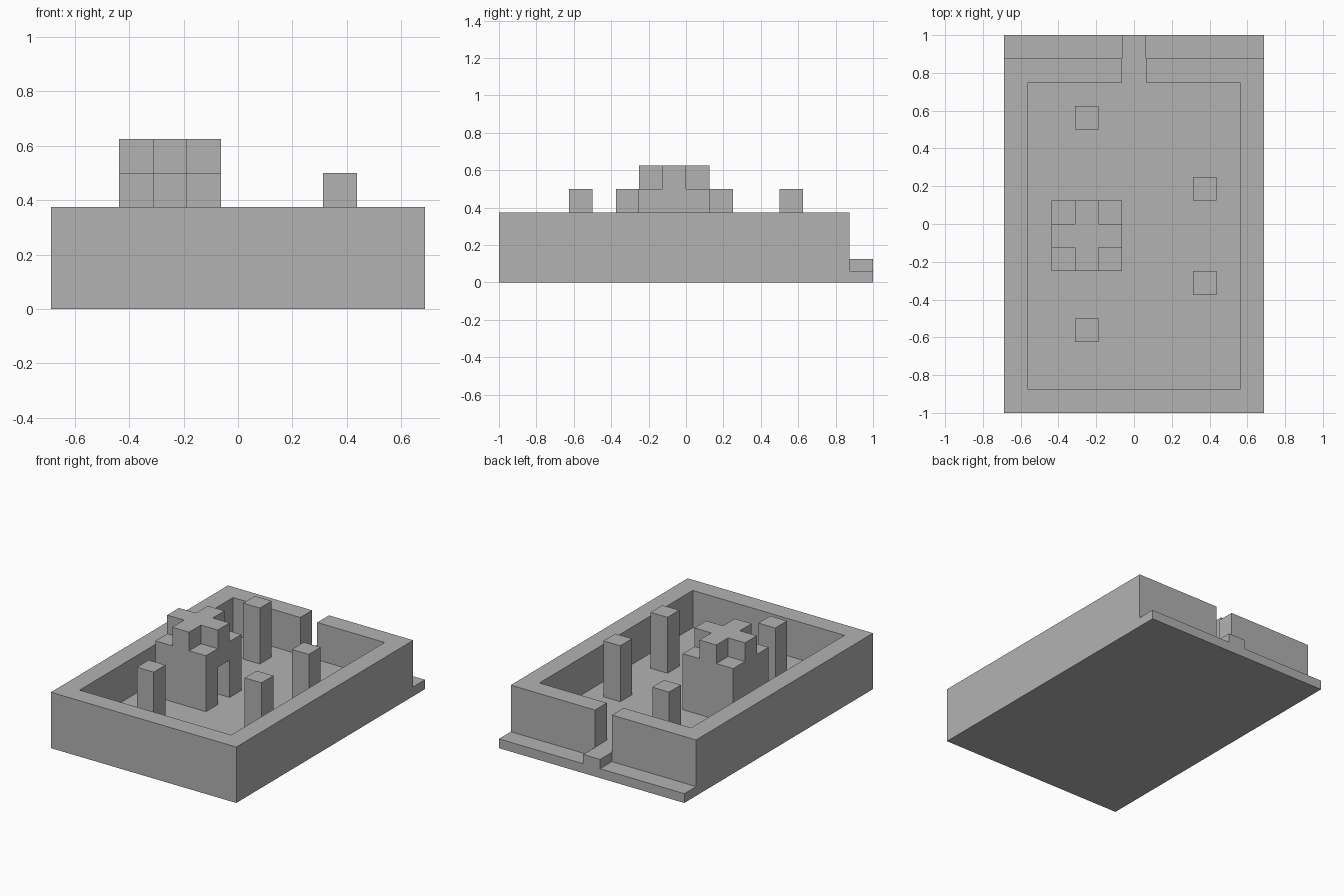
import bpy
import bmesh
from mathutils import Vector

if "Cube" in bpy.data.objects:
    bpy.data.objects.remove(bpy.data.objects["Cube"])

U = 0.125                     # one block
X0, Y0 = -5.5 * U, -1.0       # front corner of the block grid
BASE, FLOOR, WALL, ROOF = 0.0625, 0.125, 0.375, 0.5

stone = bpy.data.materials.new("grey_stone")
stone.use_nodes = True
stone.diffuse_color = (0.448, 0.448, 0.448, 1)
stone.node_tree.nodes["Principled BSDF"].inputs["Base Color"].default_value = stone.diffuse_color


def extrude(name, outline, bottom, top):
    """Raise an outline, given in blocks from the front corner, into a solid."""
    bm = bmesh.new()
    verts = [bm.verts.new((X0 + x * U, Y0 + y * U, bottom)) for x, y in outline]
    face = bm.faces.new(verts)
    raised = bmesh.ops.extrude_face_region(bm, geom=[face])["geom"]
    bmesh.ops.translate(bm, vec=Vector((0, 0, top - bottom)),
                        verts=[v for v in raised if isinstance(v, bmesh.types.BMVert)])
    bmesh.ops.recalc_face_normals(bm, faces=bm.faces)
    mesh = bpy.data.meshes.new(name)
    bm.to_mesh(mesh)
    bm.free()
    mesh.materials.append(stone)
    obj = bpy.data.objects.new(name, mesh)
    bpy.context.collection.objects.link(obj)
    return obj


def rect(x, y, w, d):
    return [(x, y), (x + w, y), (x + w, y + d), (x, y + d)]


# Ground: thin base slab, courtyard floor and raised path through the gate
extrude("base_slab", rect(0, 0, 11, 16), 0, BASE)
extrude("courtyard_floor", [(1, 1), (10, 1), (10, 14), (6, 14), (6, 16),
                            (5, 16), (5, 14), (1, 14)], BASE, FLOOR)

# Outer wall, open at the gate in the back
extrude("outer_wall", [(5, 15), (0, 15), (0, 0), (11, 0), (11, 15), (6, 15),
                       (6, 14), (10, 14), (10, 1), (1, 1), (1, 14), (5, 14)],
        BASE, WALL)

# Free-standing pillars
for i, (x, y) in enumerate([(3, 3), (3, 12), (8, 5), (8, 9)], 1):
    extrude(f"pillar_{i}", rect(x, y, 1, 1), FLOOR, ROOF)

# Small house: hollow walls with a doorway to the left, ceiling, stepped roof
extrude("house_walls", [(2, 6), (5, 6), (5, 7), (3, 7), (3, 8), (5, 8),
                        (5, 9), (2, 9)], FLOOR, WALL)
extrude("house_ceiling", rect(2, 6, 3, 3), WALL, ROOF)
extrude("house_roof_cross", [(3, 6), (4, 6), (4, 7), (5, 7), (5, 8), (4, 8),
                             (4, 9), (3, 9), (3, 8), (2, 8), (2, 7), (3, 7)],
        ROOF, ROOF + U)
